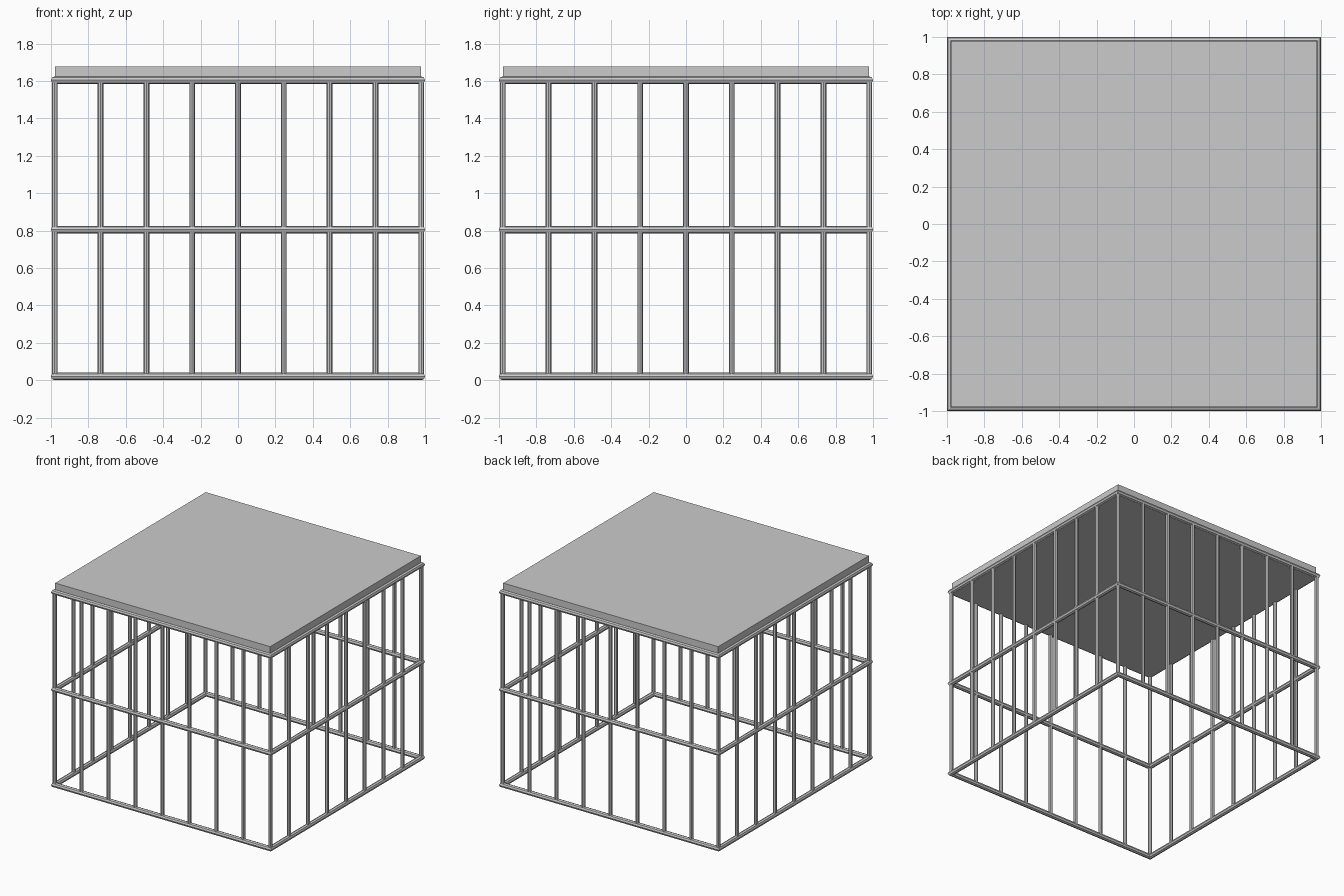
import bpy, bmesh
from math import cos, sin, pi

if "Cube" in bpy.data.objects:
    bpy.data.objects.remove(bpy.data.objects["Cube"])

SIDES = 8
HALF = 0.98        # centre line of the cage walls
RAIL_R = 0.02
POST_R = 0.0155
BAYS = 8


def finish(bm, name):
    bmesh.ops.recalc_face_normals(bm, faces=bm.faces)
    mesh = bpy.data.meshes.new(name)
    bm.to_mesh(mesh)
    bm.free()
    obj = bpy.data.objects.new(name, mesh)
    bpy.context.collection.objects.link(obj)
    return obj


def square_rail(name, z):
    """Mitred square ring with a round-bar section."""
    bm = bmesh.new()
    rings = []
    for sx, sy in ((-1, -1), (1, -1), (1, 1), (-1, 1)):
        ring = []
        for i in range(SIDES):
            a = 2 * pi * i / SIDES
            d = HALF + RAIL_R * cos(a)
            ring.append(bm.verts.new((sx * d, sy * d, z + RAIL_R * sin(a))))
        rings.append(ring)
    for k in range(4):
        p, q = rings[k], rings[(k + 1) % 4]
        for i in range(SIDES):
            j = (i + 1) % SIDES
            bm.faces.new((p[i], q[i], q[j], p[j]))
    finish(bm, name)


def post(name, x, y, z0, z1):
    bpy.ops.mesh.primitive_cylinder_add(vertices=SIDES, radius=POST_R,
                                        depth=z1 - z0,
                                        location=(x, y, (z0 + z1) / 2))
    bpy.context.object.name = name


# Horizontal rails
square_rail("bottom_rail", 0.02)
square_rail("middle_rail", 0.805)
square_rail("top_rail", 1.604)

# Vertical bars, walking round the four walls
for i in range(BAYS):
    t = -HALF + 2 * HALF * i / BAYS
    for side, (x, y) in (("front", (t, -HALF)), ("right", (HALF, t)),
                         ("back", (-t, HALF)), ("left", (-HALF, -t))):
        post(f"{side}_bar_{i + 1}", x, y, 0.02, 1.604)

# Roof slab, sunk into the top rail
bpy.ops.mesh.primitive_cube_add(size=1, location=(0, 0, 1.631))
roof = bpy.context.object
roof.name = "roof_slab"
roof.scale = (1.955, 1.955, 0.094)
